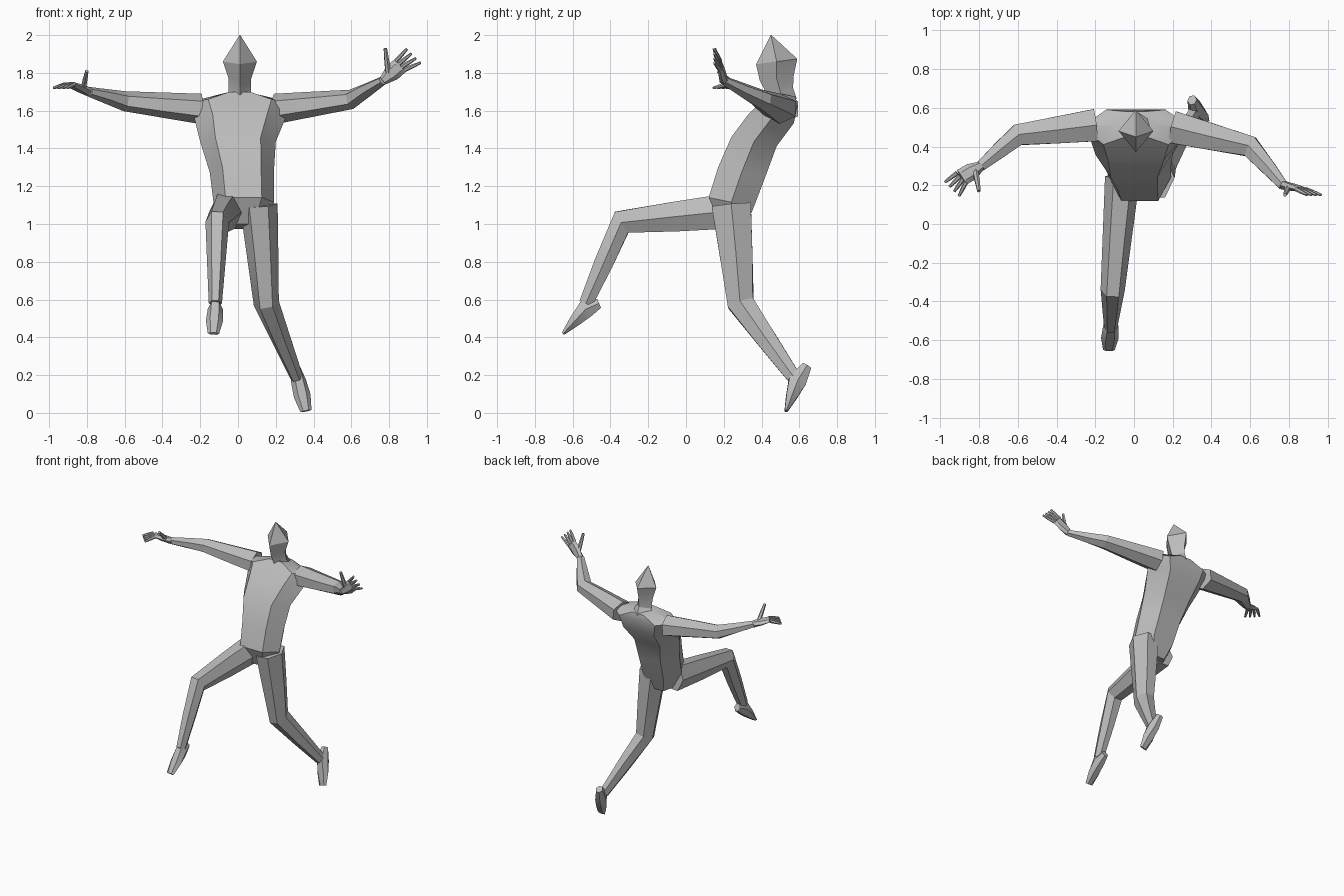
import bpy, bmesh
from math import sin, cos, tau
from mathutils import Vector

cube = bpy.data.objects.get("Cube")
if cube:
    bpy.data.objects.remove(cube)

shade = (0.5, 0.5, 0.5, 1)
grey = bpy.data.materials.new("plain grey")
grey.use_nodes = True
grey.diffuse_color = shade
grey.node_tree.nodes["Principled BSDF"].inputs["Base Color"].default_value = shade

SIDEWAYS = Vector((1, 0, 0))
UPWARD = Vector((0, 0, 1))


def at(x, y, z):
    return Vector((x, y, z))


def skin(name, rings):
    """Bridge rings of points into a closed surface."""
    bm = bmesh.new()
    loops = [[bm.verts.new(point) for point in ring] for ring in rings]
    count = len(loops[0])
    for lower, upper in zip(loops, loops[1:]):
        for i in range(count):
            j = (i + 1) % count
            bm.faces.new((lower[i], lower[j], upper[j], upper[i]))
    bm.faces.new(loops[0])
    bm.faces.new(loops[-1])
    bmesh.ops.recalc_face_normals(bm, faces=bm.faces)
    mesh = bpy.data.meshes.new(name)
    bm.to_mesh(mesh)
    bm.free()
    mesh.materials.append(grey)
    part = bpy.data.objects.new(name, mesh)
    bpy.context.collection.objects.link(part)
    bpy.ops.object.select_all(action='DESELECT')
    part.select_set(True)
    bpy.context.view_layer.objects.active = part
    bpy.ops.object.shade_smooth_by_angle(angle=0.45)


def tube(name, centres, widths, depths, across, sides=6):
    """Loft a polygon along a path, widths measured along the across direction."""
    rings = []
    last = len(centres) - 1
    for i, (centre, width, depth) in enumerate(zip(centres, widths, depths)):
        along = (centres[min(i + 1, last)] - centres[max(i - 1, 0)]).normalized()
        u = (across - along * across.dot(along)).normalized()
        v = along.cross(u)
        turns = [tau * k / sides for k in range(sides)]
        rings.append([centre + u * width * cos(a) + v * depth * sin(a) for a in turns])
    skin(name, rings)


def limb(name, root, joint, end, thick, thin, across):
    """Evenly tapering limb, bent at its middle joint."""
    centres = [root, root.lerp(joint, 0.5), joint, joint.lerp(end, 0.5), end]
    last = len(centres) - 1
    widths = [thick + (thin - thick) * i / last for i in range(len(centres))]
    tube(name, centres, widths, [w * 1.2 for w in widths], across)


def foot(name, heel, instep, toe):
    """Heel, arch, ball and pointed toe."""
    centres = [heel, instep, instep.lerp(toe, 0.5), toe]
    tube(name, centres, (.025, .04, .045, .03), (.03, .055, .035, .01), SIDEWAYS)


def hand(side, wrist, knuckles, reach, across, thumb_tip):
    """Flat palm with a thumb and four fanned fingers."""
    across = across.normalized()
    palm = [wrist, wrist.lerp(knuckles, 0.5), knuckles]
    tube(side + "_palm", palm, (.025, .045, .045), (.025, .02, .014), across)
    digits = {"thumb": (wrist.lerp(knuckles, 0.3), thumb_tip, .016)}
    for i, name in enumerate(("index", "middle", "ring", "little")):
        slide = across * (1.5 - i)
        digits[name + "_finger"] = (knuckles + slide * .022, reach + slide * .034, .012)
    for name, (base, tip, radius) in digits.items():
        radii = [radius, radius * 0.9, radius * 0.6]
        tube(side + "_" + name, [base, base.lerp(tip, 0.5), tip], radii, radii, across)


# Torso: centre x, half width, front y, back y and height; the back sits lower
levels = [(.03, .09, .18, .31, 1), (.03, .16, .12, .36, 1.14), (.02, .17, .17, .42, 1.3),
          (0, .2, .24, .48, 1.46), (.01, .24, .33, .57, 1.58), (.01, .28, .41, .59, 1.66),
          (.01, .09, .45, .58, 1.7)]
rings = []
for x, half, front, back, z in levels:
    low = z - (back - front) * 0.2
    chest, spine = half * 0.6, half * 0.55
    middle = (front + back) / 2
    flank = (z + low) / 2
    rings.append([at(x - chest, front, z), at(x + chest, front, z), at(x + half, middle, flank),
                  at(x + spine, back, low), at(x - spine, back, low), at(x - half, middle, flank)])
skin("torso", rings)

# Head: crown, brow, jaw, throat and collar
tube("head",
     [at(.01, .45, 2), at(.01, .48, 1.86), at(.01, .48, 1.77), at(.01, .5, 1.7), at(.01, .52, 1.64)],
     (.002, .09, .06, .06, .12), (.002, .11, .09, .07, .07), SIDEWAYS, sides=4)

# Leading right leg and trailing left leg
limb("right_leg", at(-.06, .24, 1.07), at(-.11, -.34, 1.01), at(-.12, -.53, .58),
     .09, .035, SIDEWAYS)
foot("right_foot", at(-.12, -.46, .58), at(-.12, -.53, .55), at(-.13, -.65, .42))
limb("left_leg", at(.11, .24, 1.1), at(.15, .29, .58), at(.31, .57, .19),
     .1, .035, SIDEWAYS)
foot("left_foot", at(.3, .64, .25), at(.32, .59, .17), at(.36, .53, .01))

# Arms and hands: the left is raised, the right is level
left_wrist, right_wrist = at(.77, .2, 1.76), at(-.79, .3, 1.7)
limb("left_arm", at(.2, .5, 1.61), at(.6, .4, 1.66), left_wrist, .08, .024, UPWARD)
limb("right_arm", at(-.2, .51, 1.61), at(-.6, .46, 1.65), right_wrist, .08, .026, UPWARD)
hand("left", left_wrist, at(.86, .18, 1.84), at(.93, .15, 1.89),
     at(-.7, 0, .7), at(.78, .15, 1.93))
hand("right", right_wrist, at(-.89, .24, 1.74), at(-.94, .18, 1.72),
     at(.7, -.7, 0), at(-.8, .17, 1.81))
